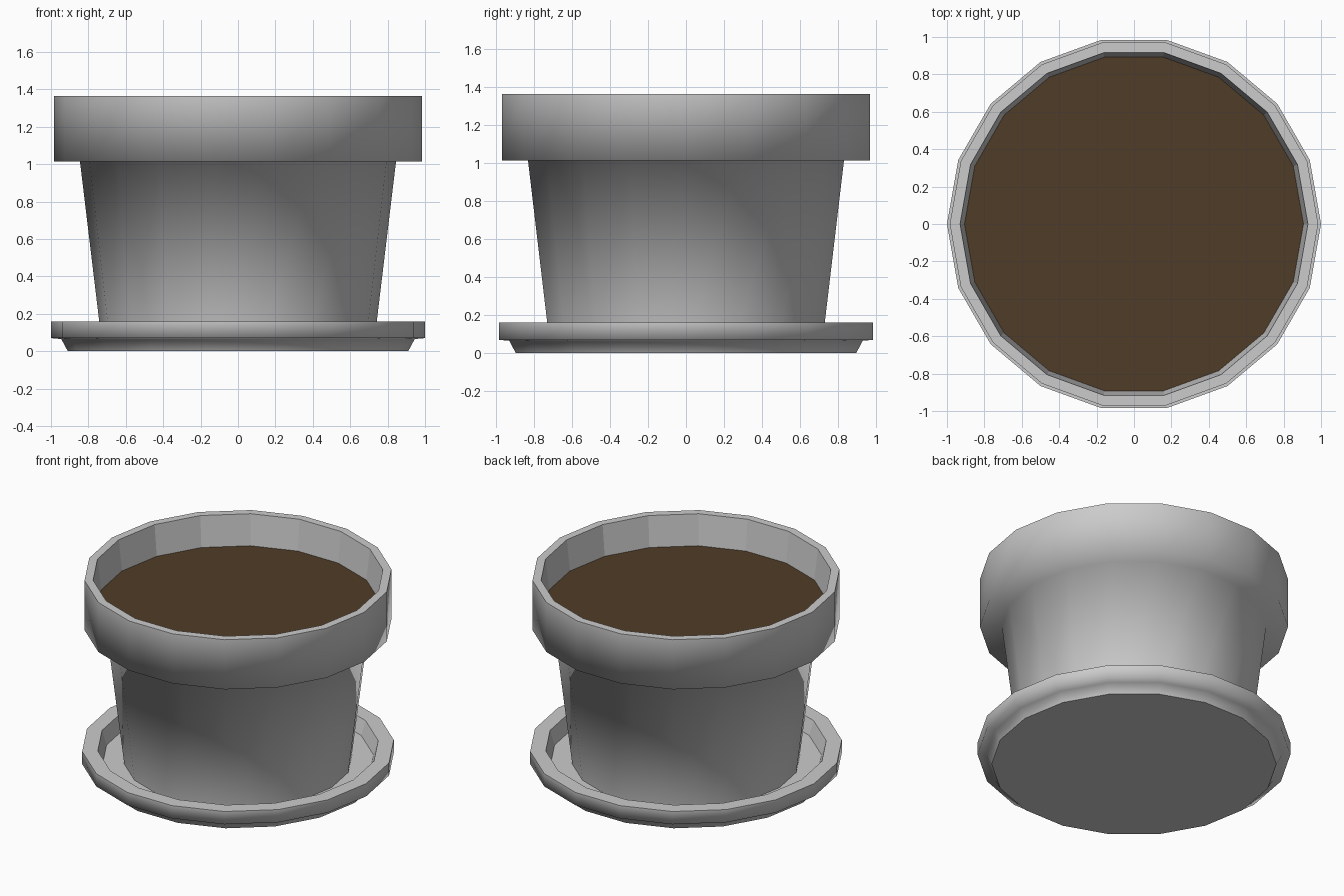
import bpy
import bmesh
from math import cos, sin, tau

SIDES = 18

cube = bpy.data.objects.get("Cube")
if cube:
    bpy.data.objects.remove(cube, do_unlink=True)


def make_material(name, rgb):
    mat = bpy.data.materials.new(name)
    mat.use_nodes = True
    colour = (*rgb, 1.0)
    mat.diffuse_color = colour
    mat.node_tree.nodes["Principled BSDF"].inputs["Base Color"].default_value = colour
    return mat


def ring(bm, radius, z):
    return [bm.verts.new((radius * cos(tau * i / SIDES), radius * sin(tau * i / SIDES), z))
            for i in range(SIDES)]


def lathe(name, profile, smooth_bands, mat):
    """Turn a (radius, z) profile; the first bands are smooth, the rest faceted."""
    bm = bmesh.new()
    rings = [ring(bm, r, z) for r, z in profile]
    for band, (low, high) in enumerate(zip(rings, rings[1:])):
        for i in range(SIDES):
            j = (i + 1) % SIDES
            face = bm.faces.new((low[i], low[j], high[j], high[i]))
            face.smooth = band < smooth_bands
    bm.faces.new(rings[0][::-1])
    if len(rings) > 1:
        bm.faces.new(rings[-1])
    mesh = bpy.data.meshes.new(name)
    bm.to_mesh(mesh)
    bm.free()
    mesh.materials.append(mat)
    obj = bpy.data.objects.new(name, mesh)
    bpy.context.collection.objects.link(obj)
    return obj


clay = make_material("pale grey clay", (0.6, 0.6, 0.6))
earth = make_material("dark brown soil", (0.08, 0.045, 0.02))

# Saucer: flared foot, upright lip, recessed floor
lathe("saucer", [(0.91, 0.0), (0.945, 0.065), (1.0, 0.07), (1.0, 0.16),
                 (0.9, 0.16), (0.87, 0.06)], 3, clay)

# Pot: tapered body, thick collar, open top with inner wall
lathe("pot", [(0.73, 0.06), (0.845, 1.015), (0.985, 1.015), (0.985, 1.365),
              (0.93, 1.365), (0.905, 1.14)], 3, clay)

# Soil: flat disc inside the collar
soil = lathe("soil", [(0.905, 1.13), (0.909, 1.15)], 0, earth)
